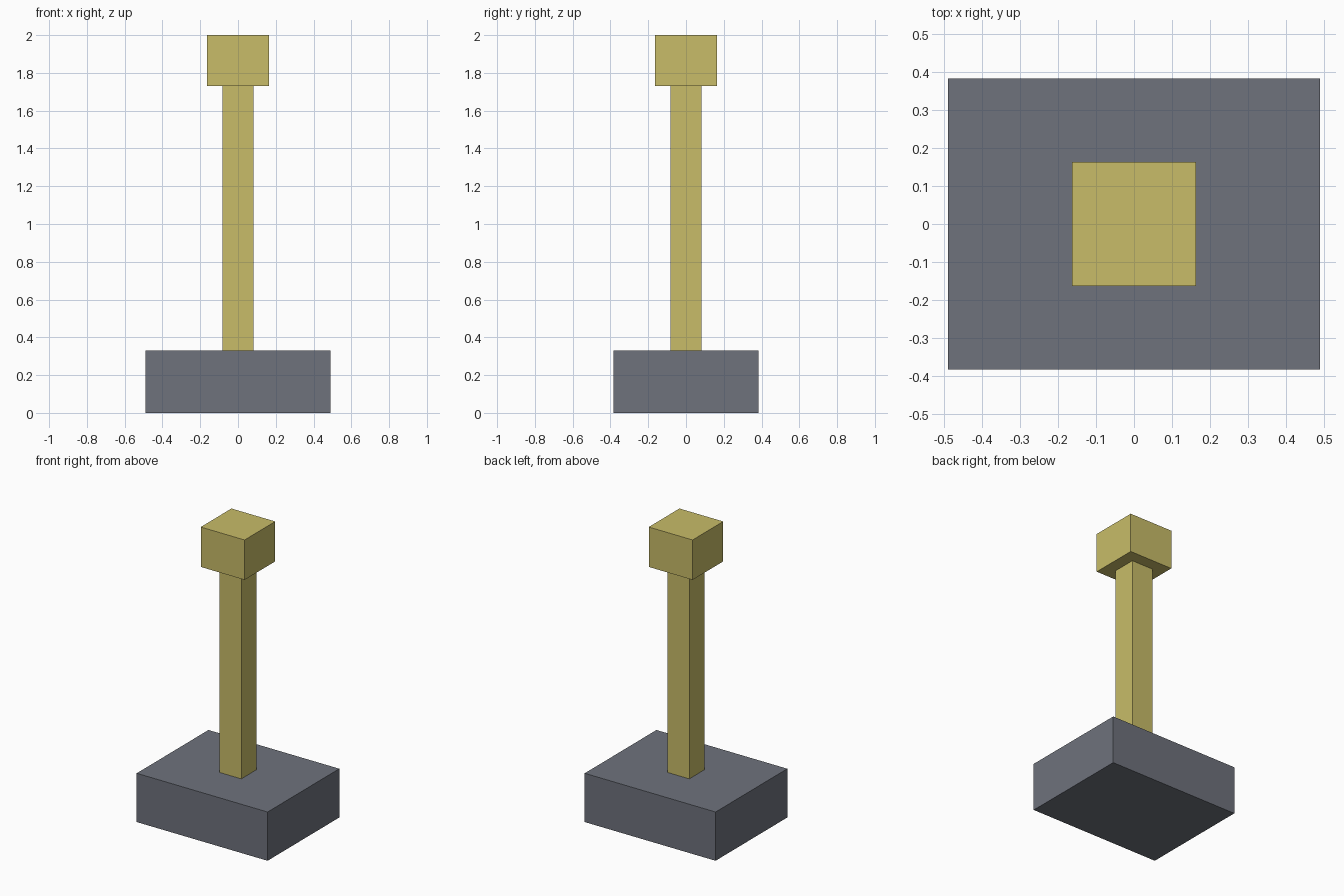
import bpy

# Remove the default cube
default = bpy.data.objects.get("Cube")
if default:
    bpy.data.objects.remove(default, do_unlink=True)


def make_material(name, rgb):
    mat = bpy.data.materials.new(name)
    mat.use_nodes = True
    color = (*rgb, 1.0)
    mat.diffuse_color = color
    mat.node_tree.nodes["Principled BSDF"].inputs["Base Color"].default_value = color
    return mat


def make_block(name, width, depth, bottom, top, mat):
    """Box centred on the z axis, spanning bottom to top."""
    bpy.ops.mesh.primitive_cube_add(size=1, location=(0, 0, (bottom + top) / 2))
    block = bpy.context.object
    block.name = name
    block.scale = (width, depth, top - bottom)
    bpy.ops.object.transform_apply(location=False, rotation=False, scale=True)
    block.data.materials.append(mat)
    return block


slate = make_material("slate grey", (0.156, 0.168, 0.202))
straw = make_material("straw yellow", (0.578, 0.503, 0.138))

BASE_TOP = 0.33
SHAFT_TOP = 1.73

# Heavy base, square handle shaft and square grip on top
make_block("base", 0.98, 0.767, 0, BASE_TOP, slate)
make_block("shaft", 0.164, 0.164, BASE_TOP, SHAFT_TOP, straw)
make_block("grip", 0.328, 0.328, SHAFT_TOP, 2, straw)
